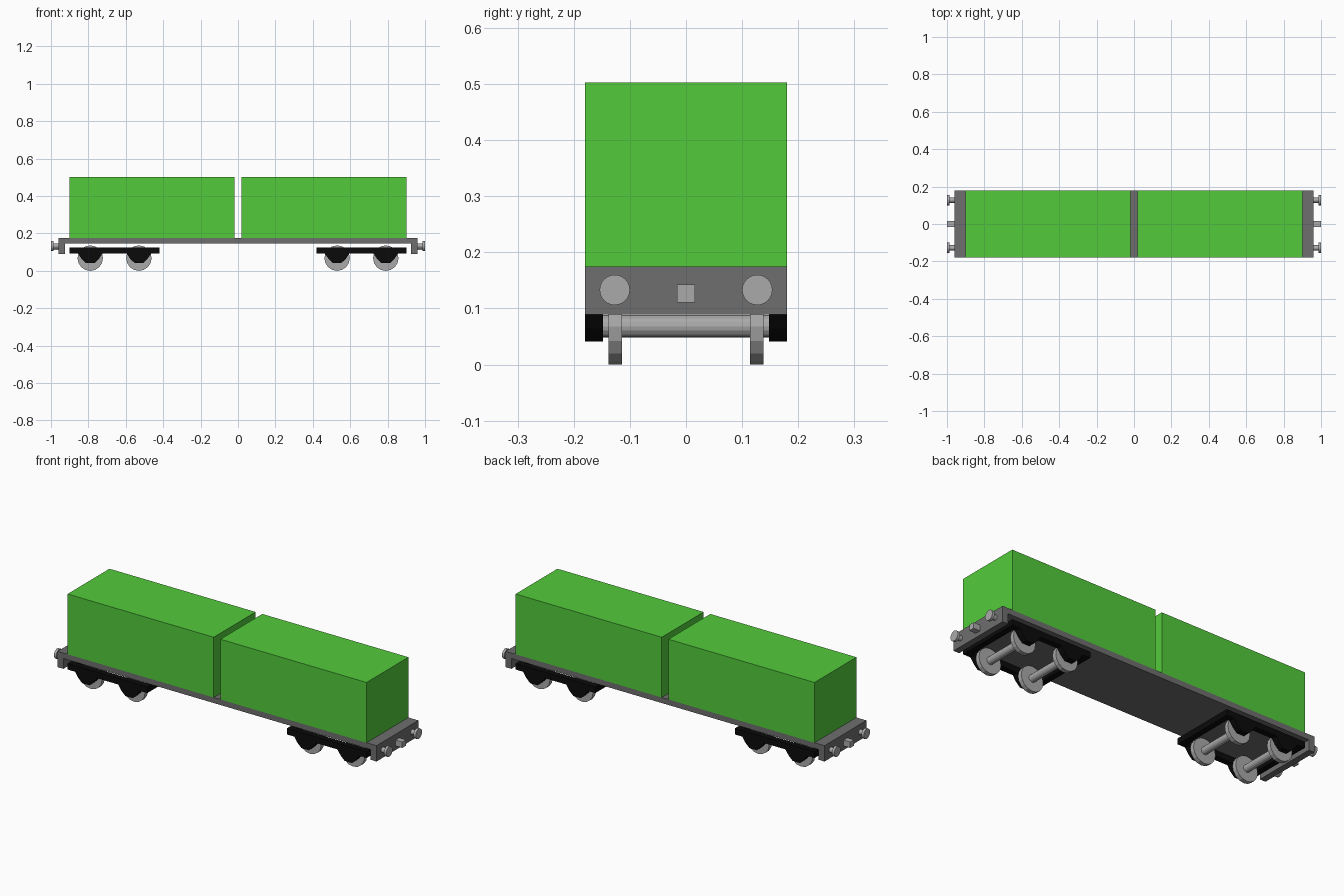
import bpy, bmesh, math
from mathutils import Matrix

if "Cube" in bpy.data.objects:
    bpy.data.objects.remove(bpy.data.objects["Cube"])


def material(name, rgb):
    m = bpy.data.materials.new(name)
    m.diffuse_color = (*rgb, 1)
    m.use_nodes = True
    m.node_tree.nodes["Principled BSDF"].inputs["Base Color"].default_value = m.diffuse_color
    return m


GREEN = material("container green", (0.086, 0.60, 0.044))
DECK = material("deck grey", (0.156, 0.156, 0.156))
STEEL = material("light steel", (0.40, 0.40, 0.40))
BLACK = material("bogie black", (0.003, 0.003, 0.003))


def finish(name, bm, mat):
    bmesh.ops.recalc_face_normals(bm, faces=bm.faces)
    me = bpy.data.meshes.new(name)
    bm.to_mesh(me)
    bm.free()
    me.materials.append(mat)
    ob = bpy.data.objects.new(name, me)
    bpy.context.collection.objects.link(ob)
    return ob


def box(name, x, y, z, mat):
    """Box from (min, max) ranges on each axis."""
    bm = bmesh.new()
    size = [b - a for a, b in (x, y, z)]
    mid = [(a + b) / 2 for a, b in (x, y, z)]
    bmesh.ops.create_cube(bm, size=1, matrix=Matrix.Translation(mid) @ Matrix.Diagonal((*size, 1)))
    return finish(name, bm, mat)


def cylinder(name, centre, radius, length, axis, sides, mat):
    bm = bmesh.new()
    rot = Matrix.Rotation(math.pi / 2, 4, 'Y' if axis == 'X' else 'X')
    bmesh.ops.create_cone(bm, cap_ends=True, segments=sides, radius1=radius, radius2=radius,
                          depth=length, matrix=Matrix.Translation(centre) @ rot)
    return finish(name, bm, mat)


def side_plate(name, profile, y0, y1, mat):
    """Extrude an x-z profile along y."""
    bm = bmesh.new()
    face = bm.faces.new([bm.verts.new((x, y0, z)) for x, z in profile])
    new = bmesh.ops.extrude_face_region(bm, geom=[face], use_keep_orig=True)["geom"]
    bmesh.ops.translate(bm, vec=(0, y1 - y0, 0),
                        verts=[v for v in new if isinstance(v, bmesh.types.BMVert)])
    return finish(name, bm, mat)


# Deck
box("deck", (-0.96, 0.96), (-0.18, 0.18), (0.145, 0.175), DECK)

AXLE = 0.13      # axle offset from bogie centre
HALF = 0.24      # half bogie length
for s in (-1, 1):
    # Container
    box("container", sorted((s * 0.02, s * 0.90)), (-0.18, 0.18), (0.175, 0.503), GREEN)

    # End beam, coupler and buffers
    box("end_beam", sorted((s * 0.925, s * 0.96)), (-0.18, 0.18), (0.089, 0.145), DECK)
    box("coupler", sorted((s * 0.96, s * 1.0)), (-0.016, 0.016), (0.111, 0.143), STEEL)
    for y in (-0.127, 0.127):
        cylinder("buffer_stem", (s * 0.973, y, 0.133), 0.014, 0.026, 'X', 16, STEEL)
        cylinder("buffer_head", (s * 0.993, y, 0.133), 0.027, 0.014, 'X', 24, STEEL)

    # Bogie side frames with tapered axle boxes, mirrored across the wagon
    c = s * 0.66
    boxes = [(-0.065, 0.092), (-0.046, 0.064), (-0.022, 0.041),
             (0.022, 0.041), (0.046, 0.064), (0.065, 0.092)]
    profile = [(c - HALF, 0.125), (c - HALF, 0.092)]
    for a in (-AXLE, AXLE):
        profile += [(c + a + x, z) for x, z in boxes]
    profile += [(c + HALF, 0.092), (c + HALF, 0.125)]
    for y in (-1, 1):
        side_plate("bogie_side_frame", profile, y * 0.148, y * 0.18, BLACK)

    # Bogie cross beams
    for e in (-1, 1):
        box("bogie_cross_beam", sorted((c + e * HALF, c + e * (HALF - 0.032))),
            (-0.148, 0.148), (0.092, 0.125), BLACK)

    # Wheelsets
    for a in (-AXLE, AXLE):
        cylinder("axle", (c + a, 0, 0.068), 0.02, 0.296, 'Y', 16, STEEL)
        for y in (-0.1265, 0.1265):
            cylinder("wheel", (c + a, y, 0.068), 0.068, 0.024, 'Y', 16, STEEL)
